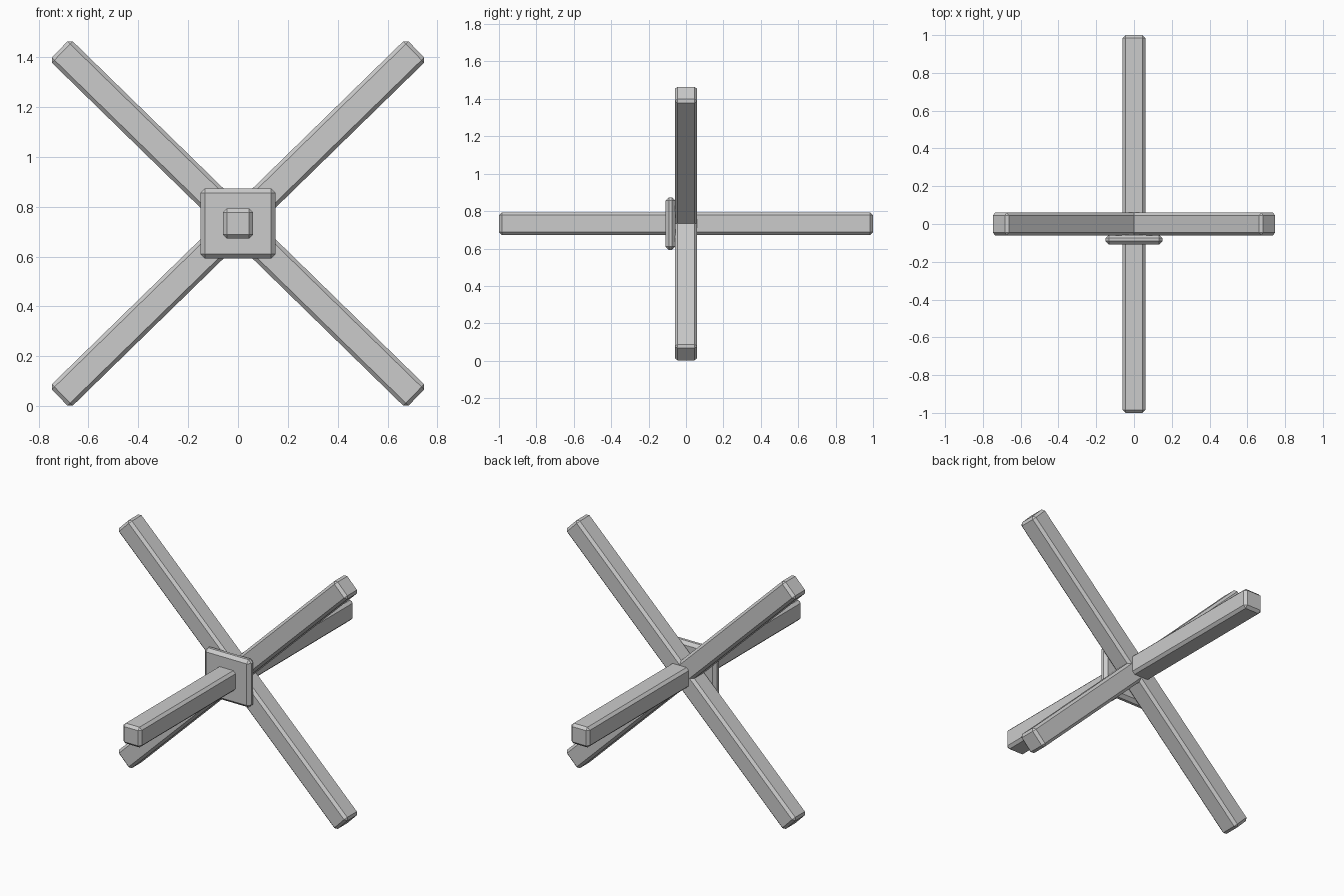
import bpy
import math

default = bpy.data.objects.get("Cube")
if default:
    bpy.data.objects.remove(default, do_unlink=True)

CENTRE_Z = 0.733
GREY = (0.6, 0.6, 0.6, 1.0)

metal = bpy.data.materials.new("grey_metal")
metal.use_nodes = True
metal.diffuse_color = GREY
metal.node_tree.nodes["Principled BSDF"].inputs["Base Color"].default_value = GREY


def chamfered_box(name, size, y=0.0, tilt=0.0, chamfer=0.015):
    """Flat-shaded box with single-step chamfers, tilted about the y axis."""
    bpy.ops.mesh.primitive_cube_add(size=1, location=(0, y, CENTRE_Z))
    box = bpy.context.object
    box.name = name
    for vertex in box.data.vertices:
        vertex.co = [c * s for c, s in zip(vertex.co, size)]
    box.rotation_euler.y = tilt
    bevel = box.modifiers.new("chamfer", 'BEVEL')
    bevel.width = chamfer
    bevel.segments = 1
    box.data.materials.append(metal)
    return box


# Three crossing beams: one front to back, two diagonal
WIDTH = 0.12
LENGTH = 2.0
TILT = math.radians(44.3)
chamfered_box("long_beam", (WIDTH, LENGTH, WIDTH))
chamfered_box("rising_beam", (LENGTH, WIDTH, WIDTH), tilt=-TILT)
chamfered_box("falling_beam", (LENGTH, WIDTH, WIDTH), tilt=TILT)

# Square plate clamped on the front of the crossing
chamfered_box("joint_plate", (0.302, 0.052, 0.282), y=-0.083, chamfer=0.018)
